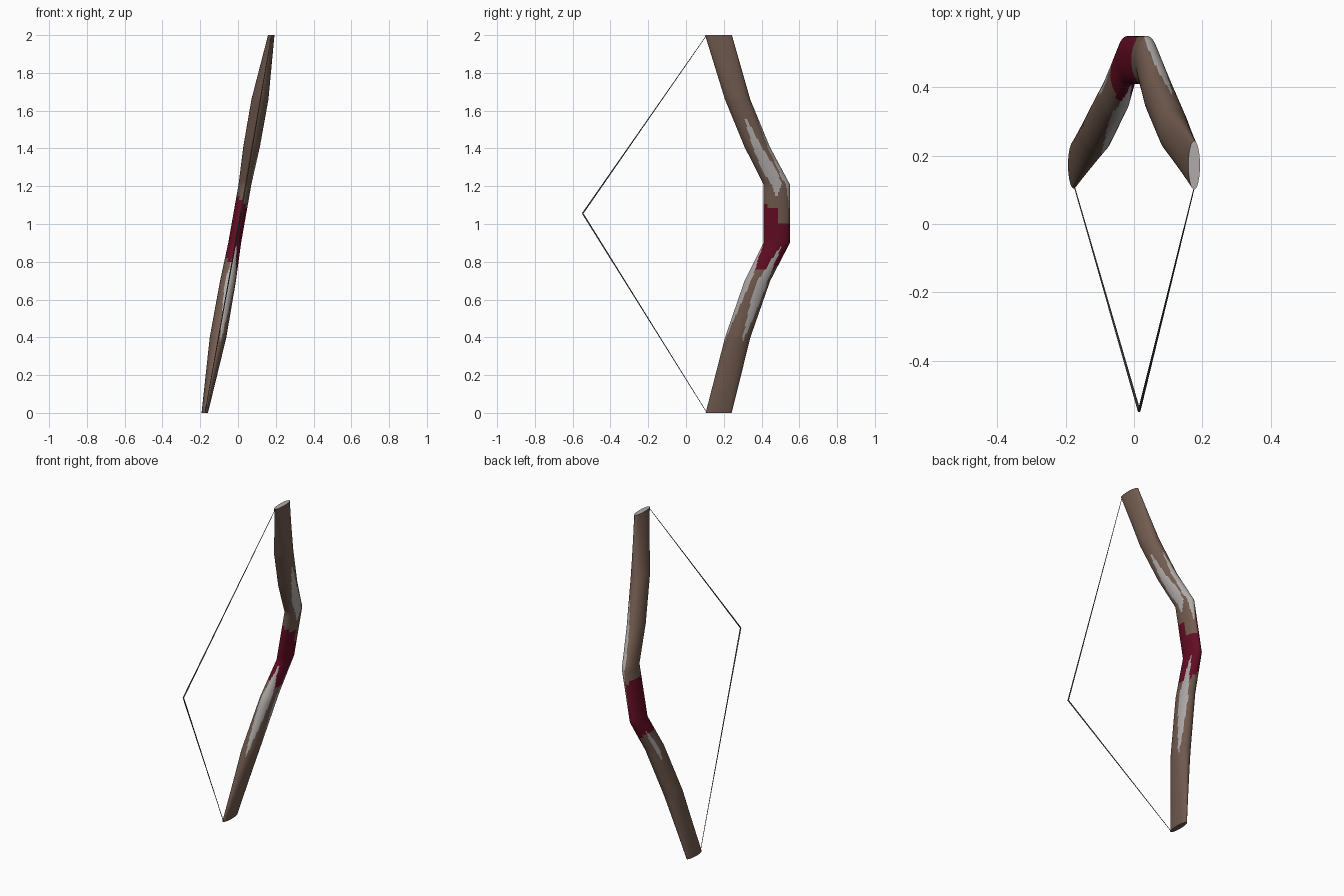
import bpy, bmesh, math
from mathutils import Vector

if "Cube" in bpy.data.objects:
    bpy.data.objects.remove(bpy.data.objects["Cube"])


def material(name, rgb):
    m = bpy.data.materials.new(name)
    m.diffuse_color = (*rgb, 1)
    m.use_nodes = True
    m.node_tree.nodes["Principled BSDF"].inputs["Base Color"].default_value = m.diffuse_color
    return m


BROWN = material("brown wood", (0.17, 0.107, 0.08))
MAROON = material("maroon grip", (0.13, 0.004, 0.018))
GREY = material("pale grey paint", (0.44, 0.41, 0.40))
STRING = material("dark grey string", (0.10, 0.10, 0.10))

# Stave stations: height, centre y, half width in x, half depth in y
STATIONS = [(0, .173, .017, .069), (.40, .274, .044, .067), (.70, .378, .042, .068),
            (.90, .48, .034, .07), (1.21, .48, .034, .07), (1.41, .376, .044, .067),
            (1.66, .273, .045, .067), (2.0, .172, .017, .071)]

# Painted grey lens patches: bottom z, top z, widest z, angle, half angle
PATCHES = [(1.13, 1.57, 1.28, 0, 34), (1.08, 1.56, 1.24, 72, 32),
           (.37, .88, .66, 27, 30), (.38, .88, .70, -70, 42), (.62, .84, .74, 160, 16)]


def is_grey(z, a):
    for lo, hi, mid, centre, half in PATCHES:
        if lo < z < hi:
            t = (z - lo) / (mid - lo) if z < mid else (hi - z) / (hi - mid)
            d = (a - centre + 180) % 360 - 180
            if abs(d) < half * t ** 0.8:
                return True
    return False


def is_grip(z, a):
    c = math.cos(math.radians(a))
    top = 1.0 if 8 < a < 90 else 1.12 - .035 * c
    return .79 - .04 * c < z < top


def paint(z, a):
    if is_grey(z, a):
        return 2
    return 1 if is_grip(z, a) else 0


def build_stave(sides=56, step=.02):
    bm = bmesh.new()
    rings, heights = [], []
    for s0, s1 in zip(STATIONS, STATIONS[1:]):
        n = round((s1[0] - s0[0]) / step)
        for i in range(n + (s1 is STATIONS[-1])):
            z, y, rx, ry = (p + (q - p) * i / n for p, q in zip(s0, s1))
            x = .176 * (z - 1)
            heights.append(z)
            rings.append([bm.verts.new((x + rx * math.cos(k * math.tau / sides),
                                        y + ry * math.sin(k * math.tau / sides), z))
                          for k in range(sides)])
    for j in range(len(rings) - 1):
        for k in range(sides):
            k2 = (k + 1) % sides
            f = bm.faces.new((rings[j][k], rings[j][k2], rings[j + 1][k2], rings[j + 1][k]))
            f.material_index = paint((heights[j] + heights[j + 1]) / 2,
                                     ((k + .5) * 360 / sides + 180) % 360 - 180)
    bm.faces.new(rings[0][::-1])
    bm.faces.new(rings[-1]).material_index = 2
    me = bpy.data.meshes.new("bow_stave")
    bm.to_mesh(me)
    bm.free()
    ob = bpy.data.objects.new("bow_stave", me)
    bpy.context.collection.objects.link(ob)
    for m in (BROWN, MAROON, GREY):
        me.materials.append(m)
    bpy.context.view_layer.objects.active = ob
    ob.select_set(True)
    bpy.ops.object.shade_smooth_by_angle(angle=math.radians(30))


# Drawn string: thin tapered strand from both tips to the nock point
def build_string(name, tip, nock):
    tip, nock = Vector(tip), Vector(nock)
    d = nock - tip
    bpy.ops.mesh.primitive_cone_add(vertices=8, radius1=.0015, radius2=.004,
                                    depth=d.length, location=(tip + nock) / 2)
    ob = bpy.context.object
    ob.name = name
    ob.rotation_euler = d.to_track_quat('Z', 'Y').to_euler()
    ob.data.materials.append(STRING)


build_stave()
NOCK = (.015, -.547, 1.056)
build_string("lower_string", (-.174, .108, .005), NOCK)
build_string("upper_string", (.176, .106, 1.995), NOCK)
